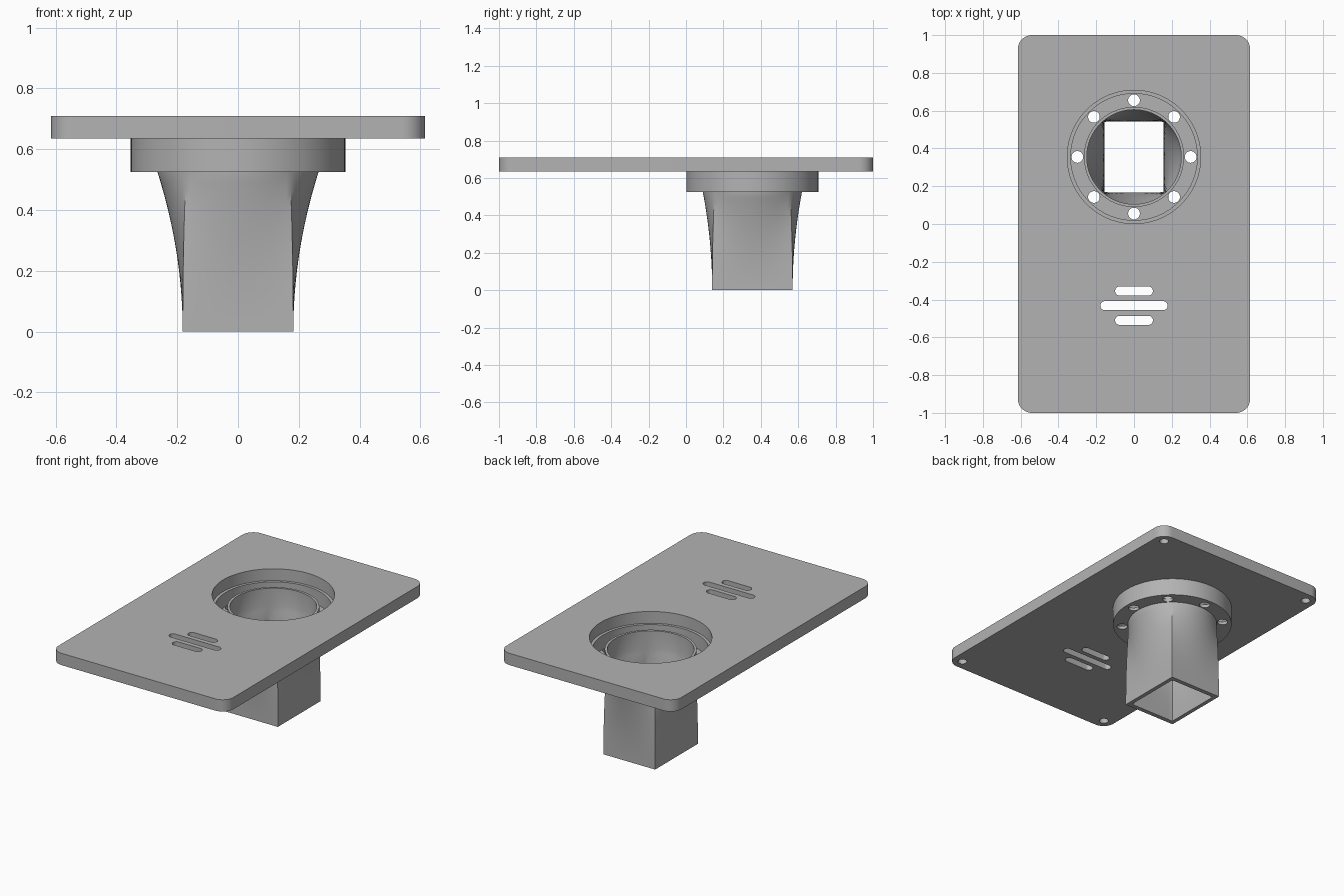
import bpy, bmesh, math

cube = bpy.data.objects.get("Cube")
if cube:
    bpy.data.objects.remove(cube, do_unlink=True)

grey = bpy.data.materials.new("light_grey")
grey.use_nodes = True
grey.diffuse_color = (0.45, 0.45, 0.45, 1)
grey.node_tree.nodes["Principled BSDF"].inputs["Base Color"].default_value = grey.diffuse_color

CY = 0.355                         # y of the socket axis
BASE, SEAT, TOP = 0.525, 0.635, 0.71   # collar underside, plate underside, plate top


def make(name, bm):
    bmesh.ops.recalc_face_normals(bm, faces=bm.faces)
    mesh = bpy.data.meshes.new(name)
    bm.to_mesh(mesh)
    bm.free()
    obj = bpy.data.objects.new(name, mesh)
    bpy.context.collection.objects.link(obj)
    mesh.materials.append(grey)
    return obj


def add_prism(bm, outline, z0, z1):
    face = bm.faces.new([bm.verts.new((x, y, z0)) for x, y in outline])
    ext = bmesh.ops.extrude_face_region(bm, geom=[face])
    moved = [v for v in ext["geom"] if isinstance(v, bmesh.types.BMVert)]
    bmesh.ops.translate(bm, verts=moved, vec=(0, 0, z1 - z0))


def rounded_rect(cx, cy, hx, hy, r, steps=10):
    points = []
    for k, (sx, sy) in enumerate([(1, 1), (-1, 1), (-1, -1), (1, -1)]):
        for i in range(steps + 1):
            a = math.pi / 2 * (k + i / steps)
            points.append((cx + sx * (hx - r) + r * math.cos(a),
                           cy + sy * (hy - r) + r * math.sin(a)))
    return points


def circle(cx, cy, r, n=32):
    return [(cx + r * math.cos(math.tau * i / n), cy + r * math.sin(math.tau * i / n))
            for i in range(n)]


def bridge_loops(bm, loops):
    """Skin a closed cycle of equal rings."""
    rings = [[bm.verts.new(p) for p in loop] for loop in loops]
    n = len(rings[0])
    for a, b in zip(rings, rings[1:] + rings[:1]):
        for i in range(n):
            j = (i + 1) % n
            bm.faces.new((a[i], a[j], b[j], b[i]))


def cut(obj, bm):
    cutter = make("cutter", bm)
    cutter.hide_render = True
    mod = obj.modifiers.new("holes", "BOOLEAN")
    mod.operation, mod.solver, mod.object = "DIFFERENCE", "EXACT", cutter
    bpy.context.view_layer.update()
    result = bpy.data.meshes.new_from_object(
        obj.evaluated_get(bpy.context.evaluated_depsgraph_get()))
    obj.modifiers.clear()
    obj.data = result
    bpy.data.objects.remove(cutter, do_unlink=True)


# Mounting plate with rounded corners
bm = bmesh.new()
add_prism(bm, rounded_rect(0, 0, 0.615, 1.0, 0.075), SEAT, TOP)
plate = make("mounting_plate", bm)

# Plate openings: socket, three drain slots, blind corner screw holes underneath
bm = bmesh.new()
add_prism(bm, circle(0, CY, 0.353, 96), SEAT - 0.1, TOP + 0.1)
for y, half in [(-0.355, 0.1), (-0.4325, 0.178), (-0.51, 0.1)]:
    add_prism(bm, rounded_rect(0, y, half, 0.024, 0.0235), SEAT - 0.1, TOP + 0.1)
for sx in (-1, 1):
    for sy in (-1, 1):
        add_prism(bm, circle(sx * 0.55, sy * 0.935, 0.027), SEAT - 0.1, SEAT + 0.05)
cut(plate, bm)

# Collar: thin outer wall and floor, lathed around the socket axis
profile = [(0.258, BASE), (0.353, BASE), (0.353, SEAT), (0.335, SEAT),
           (0.335, BASE + 0.02), (0.258, BASE + 0.02)]
bm = bmesh.new()
bridge_loops(bm, [[(x, y, z) for x, y in circle(0, CY, r, 96)] for r, z in profile])
collar = make("bolt_collar", bm)

# Eight bolt holes through the collar floor
bm = bmesh.new()
for i in range(8):
    a = math.tau * i / 8
    add_prism(bm, circle(0.3 * math.cos(a), CY + 0.3 * math.sin(a), 0.031),
              BASE - 0.1, BASE + 0.06)
cut(collar, bm)

# Spout: rectangular at the bottom, blending into a round neck
corner = math.atan2(0.215, 0.182)
stops = [-corner, corner, math.pi - corner, math.pi + corner, math.tau - corner]
angles = [a + (b - a) * i / 24 for a, b in zip(stops, stops[1:]) for i in range(24)]


def spout_ring(hx, hy, radius, z):
    t = min(z / BASE, 1) ** 2
    ring = []
    for a in angles:
        c, s = math.cos(a), math.sin(a)
        flat = min(hx / max(abs(c), 1e-6), hy / max(abs(s), 1e-6))
        r = flat + (radius - flat) * t
        ring.append((r * c, CY + r * s, z))
    return ring


heights = [BASE * i / 16 for i in range(17)] + [SEAT]
bm = bmesh.new()
bridge_loops(bm, [spout_ring(0.182, 0.215, 0.265, z) for z in heights]
             + [spout_ring(0.157, 0.187, 0.25, z) for z in reversed(heights)])
spout = make("spout", bm)

# Smooth curved walls, keep edges sharp
bpy.ops.object.select_all(action="DESELECT")
for obj in (plate, collar, spout):
    obj.select_set(True)
bpy.context.view_layer.objects.active = plate
bpy.ops.object.shade_smooth_by_angle(angle=math.radians(30))
